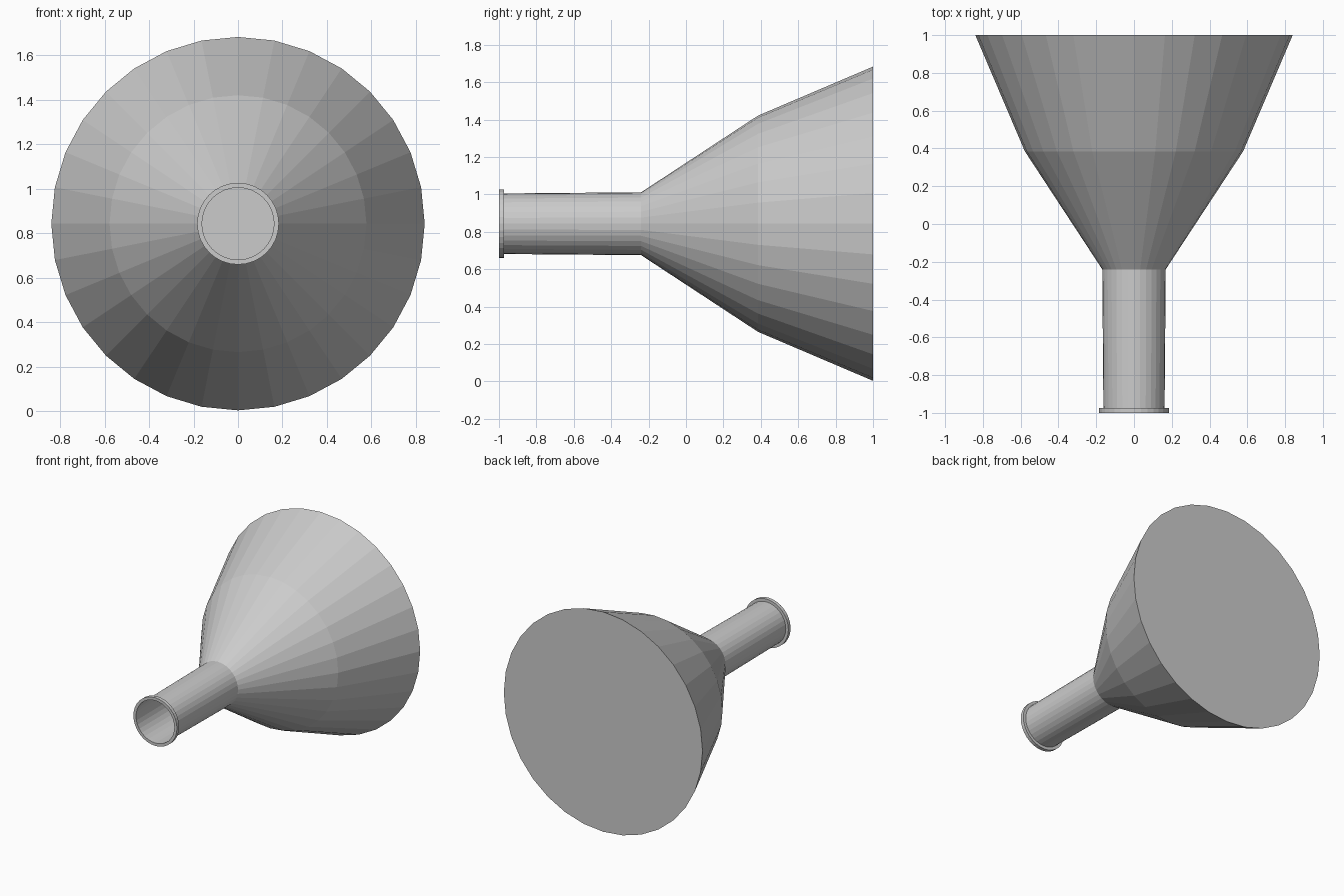
import bpy, bmesh, math

if "Cube" in bpy.data.objects:
    bpy.data.objects.remove(bpy.data.objects["Cube"])

SIDES = 32
CENTRE_Z = 0.843


def lathe(name, profile, cap_end=False, closed=False):
    """Spin (radius, y) points round the long axis, flat-faced."""
    bm = bmesh.new()
    rings = []
    for r, y in profile:
        rings.append([bm.verts.new((r * math.sin(2 * math.pi * i / SIDES), y,
                                    r * math.cos(2 * math.pi * i / SIDES)))
                      for i in range(SIDES)])
    pairs = list(zip(rings, rings[1:]))
    if closed:
        pairs.append((rings[-1], rings[0]))
    for a, b in pairs:
        for i in range(SIDES):
            j = (i + 1) % SIDES
            bm.faces.new((a[i], a[j], b[j], b[i]))
    if cap_end:
        bm.faces.new(rings[-1])
    bmesh.ops.recalc_face_normals(bm, faces=bm.faces)
    mesh = bpy.data.meshes.new(name)
    bm.to_mesh(mesh)
    bm.free()
    obj = bpy.data.objects.new(name, mesh)
    obj.location.z = CENTRE_Z
    bpy.context.collection.objects.link(obj)
    return obj


# Hollow neck flaring in two steps to the wide, flat-closed mouth
lathe("funnel_body",
      [(0.162, -1.0), (0.162, -0.975), (0.168, -0.24), (0.578, 0.385), (0.84, 1.0)],
      cap_end=True)

# Thin collar round the open neck end
lathe("neck_collar",
      [(0.162, -1.0), (0.184, -1.0), (0.184, -0.973), (0.162, -0.973)],
      closed=True)
